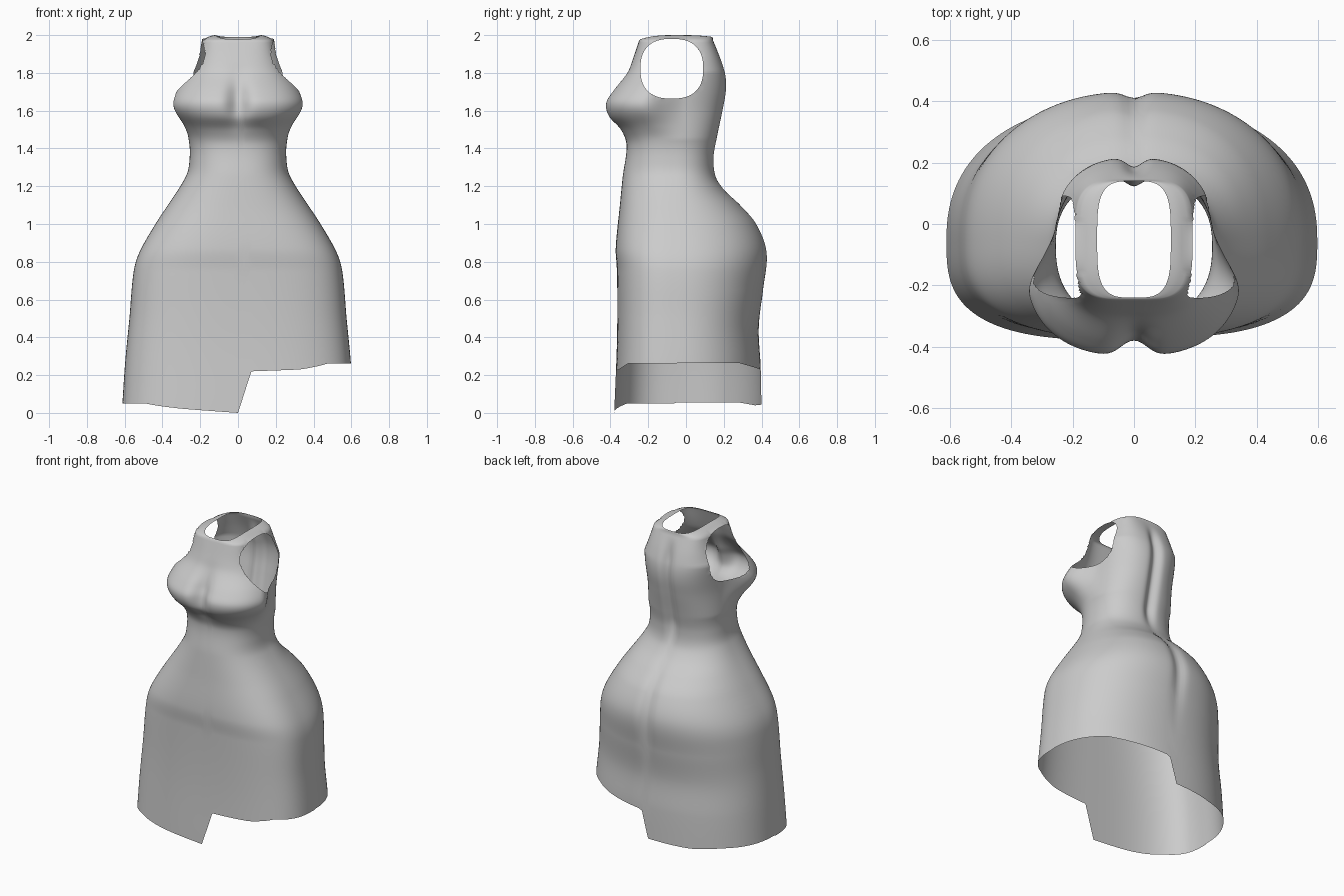
import bpy, bmesh, math

if "Cube" in bpy.data.objects:
    bpy.data.objects.remove(bpy.data.objects["Cube"])

COLS, ROWS, TOP = 160, 150, 1.972

# profiles as (z, value) pairs
WIDTH = [(0, .615), (.26, .598), (.5, .575), (.75, .552), (.85, .522), (1.0, .437), (1.25, .277),
         (1.35, .256), (1.45, .262), (1.52, .292), (1.6, .345), (1.65, .352), (1.72, .322),
         (1.8, .265), (1.9, .216), (1.98, .188)]
FRONT = [(0, -.38), (.4, -.365), (.75, -.365), (.87, -.372), (1.1, -.35), (1.25, -.335), (1.42, -.315),
         (1.5, -.35), (1.57, -.415), (1.64, -.43), (1.7, -.395), (1.8, -.315), (1.86, -.287), (1.98, -.245)]
BACK = [(0, .40), (.25, .395), (.45, .385), (.65, .41), (.85, .43), (1.0, .375), (1.1, .29), (1.18, .205),
        (1.25, .16), (1.35, .15), (1.45, .166), (1.6, .198), (1.7, .215), (1.78, .213), (1.86, .19), (1.98, .14)]
MIDDLE = [(0, -.05), (1.2, -.06), (1.45, -.08), (1.62, -.12), (1.8, -.08), (2, -.05)]
ROUND_FRONT = [(0, 3.1), (.8, 2.9), (1.1, 2.5), (1.4, 2.4), (1.65, 2.5), (1.85, 2.8), (2, 4)]
ROUND_BACK = [(0, 2.3), (1, 2.25), (1.4, 2.4), (1.8, 2.7), (2, 4)]
HEM_FRONT = [(-.6, .05), (-.3, .022), (0, 0), (.07, .22), (.35, .23), (.6, .262)]
HEM_BACK = [(-.6, .055), (-.3, .04), (0, .045), (.05, .225), (.35, .245), (.6, .265)]


def linear(t, x):
    if x <= t[0][0]:
        return t[0][1]
    for (a, p), (b, q) in zip(t, t[1:]):
        if x <= b:
            return p + (q - p) * (x - a) / (b - a)
    return t[-1][1]


def curve(t, x):
    """Smooth cubic through the table."""
    n = len(t) - 1
    x = min(max(x, t[0][0]), t[-1][0])
    i = next(k for k in range(n) if x <= t[k + 1][0])

    def slope(k):
        a, b = t[max(k - 1, 0)], t[min(k + 1, n)]
        return (b[1] - a[1]) / (b[0] - a[0])
    (a, p), (b, q) = t[i], t[i + 1]
    h, u = b - a, (x - a) / (b - a)
    return ((2*u**3 - 3*u*u + 1) * p + (u**3 - 2*u*u + u) * h * slope(i)
            + (3*u*u - 2*u**3) * q + (u**3 - u*u) * h * slope(i + 1))


def step(a, b, x):
    u = min(max((x - a) / (b - a), 0), 1)
    return u * u * (3 - 2 * u)


def bell(x, c, w):
    return math.exp(-((x - c) / w) ** 2)


def squircle(a, n):
    c, s = math.cos(a), math.sin(a)
    r = (abs(c) ** n + abs(s) ** n) ** (-1 / n)
    return c * r, s * r


def body_point(a, k):
    back = math.sin(a) > 0
    c = math.cos(a)
    hem = linear(HEM_BACK if back else HEM_FRONT, .6 * c / max(abs(c), abs(math.sin(a))))
    z = hem + (TOP - hem) * k / ROWS
    u, v = squircle(a, curve(ROUND_BACK if back else ROUND_FRONT, z))
    w, mid = curve(WIDTH, z), curve(MIDDLE, z)
    rear = w if z < 1.4 else min(w, .262)          # bust is wider than the back
    x = u * (rear + (w - rear) * step(-.35, .4, -v))
    if back:
        y = mid + v * (curve(BACK, z) - mid)
        groove = .03 * step(1.2, 1.4, z) * step(-1.97, -1.8, -z)
        y -= groove * bell(x, 0, .035) + .022 * bell(z, .88, .25) * bell(x, 0, .04)
    else:
        y = mid - v * (curve(FRONT, z) - mid)
        y += .06 * bell(z, 1.65, .11) * bell(x, 0, .055) * abs(v)
    return x, y, z


def neck_point(a, t):
    """Shoulder strip running from the outer top ring to the neck opening."""
    x0, y0, z0 = body_point(a, ROWS)
    u, v = squircle(a, 3.6)
    x1, y1 = .12 * u, -.05 + .19 * v
    z1 = 2.0 - .022 * max(0, -v) ** 3 - .01 * max(0, v) ** 3
    return x0 + (x1 - x0) * t, y0 + (y1 - y0) * t, z0 + (z1 - z0) * math.sin(t * math.pi / 2)


# dress body: stacked rings plus shoulder rings
bm = bmesh.new()
angles = [2 * math.pi * i / COLS for i in range(COLS)]
rings = [[bm.verts.new(body_point(a, k)) for a in angles] for k in range(ROWS + 1)]
rings += [[bm.verts.new(neck_point(a, t)) for a in angles] for t in (.25, .5, .75, 1)]
for lo, hi in zip(rings, rings[1:]):
    for i in range(COLS):
        j = (i + 1) % COLS
        bm.faces.new((lo[i], lo[j], hi[j], hi[i]))

# armholes: remove faces, then fit the rim to a rounded outline
AY, AZ, RY, RZ, N = -.075, 1.822, .166, .158, 2.5


def hole_distance(p):
    return (abs((p.y - AY) / RY) ** N + abs((p.z - AZ) / RZ) ** N) ** (1 / N)


gone = []
for f in bm.faces:
    p = f.calc_center_median()
    if abs(p.x) > .15 and p.z < TOP and hole_distance(p) < 1:
        gone.append(f)
rim = {v for f in gone for v in f.verts}
bmesh.ops.delete(bm, geom=gone, context='FACES')
for v in rim:
    if v.is_valid:
        d = hole_distance(v.co)
        v.co.y = AY + (v.co.y - AY) / d
        v.co.z = AZ + (v.co.z - AZ) / d

for f in bm.faces:
    f.smooth = True
mesh = bpy.data.meshes.new("dress")
bm.to_mesh(mesh)
bm.free()
dress = bpy.data.objects.new("dress", mesh)
bpy.context.collection.objects.link(dress)
